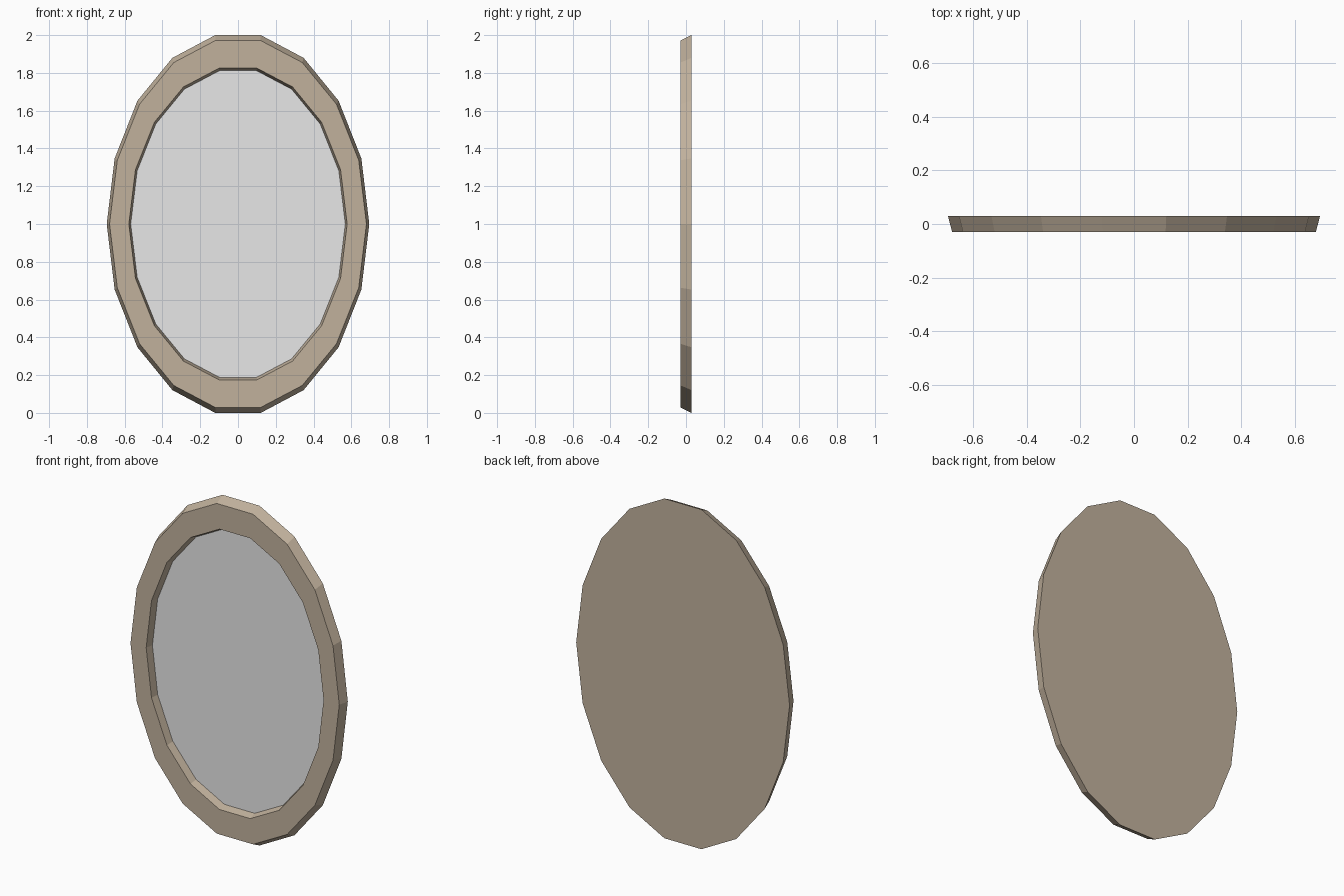
import bpy, bmesh, math

if "Cube" in bpy.data.objects:
    bpy.data.objects.remove(bpy.data.objects["Cube"])

SIDES = 18
CENTRE_Z = 1.0


def material(name, rgb):
    m = bpy.data.materials.new(name)
    m.diffuse_color = (*rgb, 1.0)
    m.use_nodes = True
    m.node_tree.nodes["Principled BSDF"].inputs["Base Color"].default_value = m.diffuse_color
    return m


def oval(bm, rx, rz, y):
    """One 18-sided oval loop of vertices in the plane at depth y."""
    step = 2 * math.pi / SIDES
    return [bm.verts.new((rx * math.cos(i * step), y, CENTRE_Z + rz * math.sin(i * step)))
            for i in range(SIDES)]


def finish(bm, name, mat):
    me = bpy.data.meshes.new(name)
    bm.to_mesh(me)
    bm.free()
    me.materials.append(mat)
    ob = bpy.data.objects.new(name, me)
    bpy.context.collection.objects.link(ob)
    return ob


wood = material("taupe wood", (0.536, 0.443, 0.336))
silver = material("mirror grey", (0.8, 0.8, 0.8))

BACK, FRONT, GLASS = 0.029, -0.029, 0.015

# frame: flat back, bevelled outer rim, flat face, sloping inner lip
bm = bmesh.new()
loops = [oval(bm, 0.695, 1.0154, BACK),
         oval(bm, 0.68, 0.987, FRONT),
         oval(bm, 0.578, 0.838, FRONT),
         oval(bm, 0.568, 0.824, GLASS)]
for a, b in zip(loops, loops[1:]):
    for i in range(SIDES):
        j = (i + 1) % SIDES
        bm.faces.new((a[i], a[j], b[j], b[i]))
bm.faces.new(list(reversed(loops[0])))
bm.normal_update()
# back must face +y
if bm.faces[:] and [f for f in bm.faces if len(f.verts) == SIDES][0].normal.y < 0:
    bmesh.ops.reverse_faces(bm, faces=bm.faces[:])
finish(bm, "oval_frame", wood)

# mirror glass, facing the front
bm = bmesh.new()
f = bm.faces.new(oval(bm, 0.568, 0.824, GLASS))
f.normal_update()
if f.normal.y > 0:
    f.normal_flip()
finish(bm, "mirror_glass", silver)
